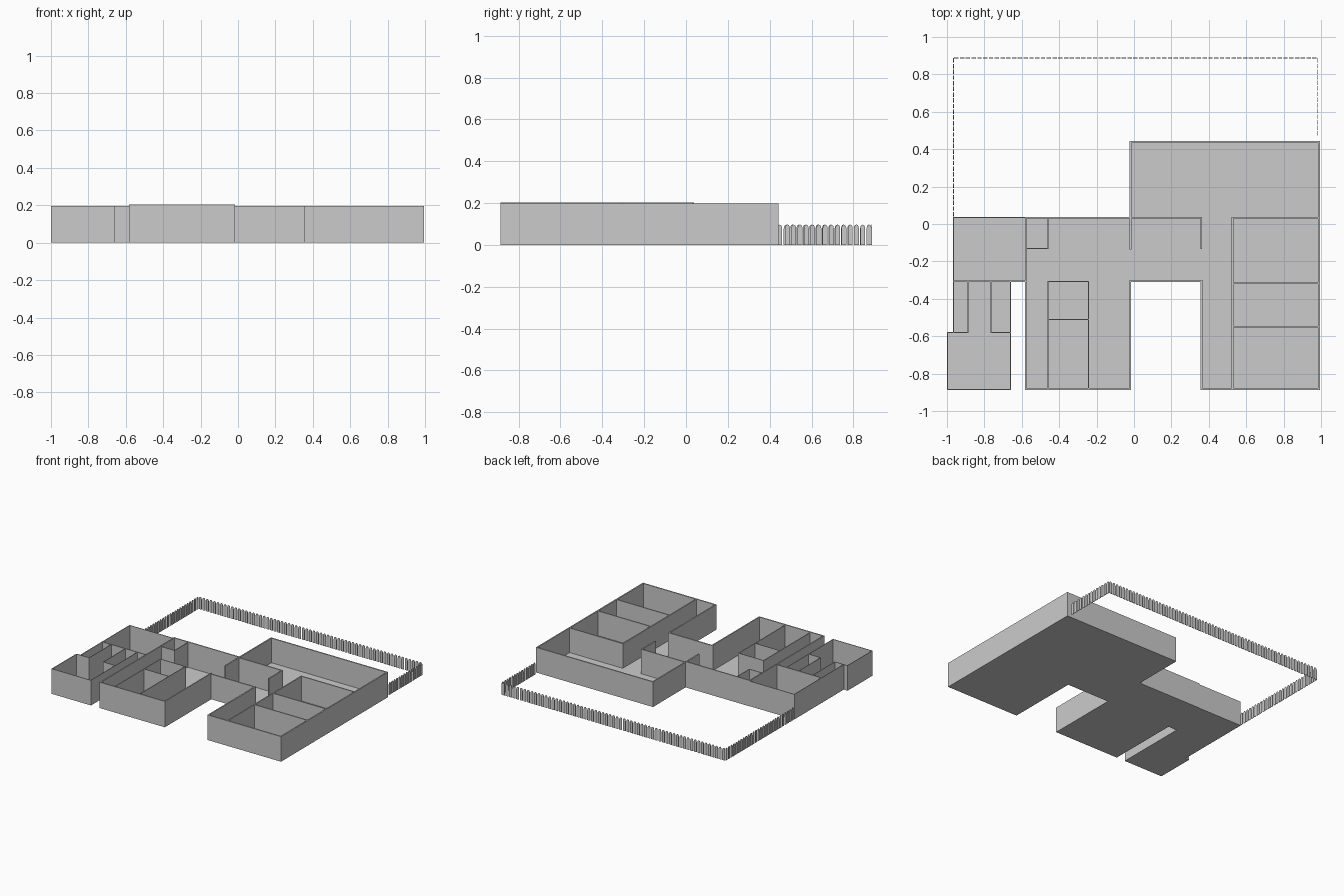
import bpy, bmesh, math

if "Cube" in bpy.data.objects:
    bpy.data.objects.remove(bpy.data.objects["Cube"])

H_MAIN, H_LEFT = 0.197, 0.203   # wall heights of right and left halves
FLOOR = 0.004


def make_object(name, bm):
    bmesh.ops.recalc_face_normals(bm, faces=bm.faces)
    me = bpy.data.meshes.new(name)
    bm.to_mesh(me)
    bm.free()
    ob = bpy.data.objects.new(name, me)
    bpy.context.collection.objects.link(ob)
    return ob


def prism(bm, pts, vec):
    """Extrude a closed planar outline along vec."""
    f = bm.faces.new([bm.verts.new(p) for p in pts])
    ext = bmesh.ops.extrude_face_region(bm, geom=[f])["geom"]
    bmesh.ops.translate(bm, vec=vec,
                        verts=[v for v in ext if isinstance(v, bmesh.types.BMVert)])


def box(bm, x0, x1, y0, y1, z0, z1):
    prism(bm, [(x0, y0, z0), (x1, y0, z0), (x1, y1, z0), (x0, y1, z0)], (0, 0, z1 - z0))


def walls(name, segments, t, h):
    """Straight walls from (x0, y0, x1, y1) centre lines."""
    bm = bmesh.new()
    for x0, y0, x1, y1 in segments:
        box(bm, min(x0, x1) - t / 2, max(x0, x1) + t / 2,
            min(y0, y1) - t / 2, max(y0, y1) + t / 2, 0, h)
    return make_object(name, bm)


def chain(*pts):
    return [a + b for a, b in zip(pts, pts[1:])]


# floor slab following the whole building outline
bm = bmesh.new()
outline = [(-1, -.885), (-.66, -.885), (-.66, -.305), (-.58, -.305), (-.58, -.885),
           (-.02, -.885), (-.02, -.305), (.36, -.305), (.36, -.885), (.992, -.885),
           (.992, .44), (-.02, .44), (-.02, .035), (-.965, .035), (-.965, -.58), (-1, -.58)]
prism(bm, [(x, y, 0) for x, y in outline], (0, 0, FLOOR))
make_object("floor", bm)

# outer walls
walls("right_outer_walls",
      chain((-.018, -.305), (.36, -.305), (.36, -.882), (.99, -.882),
            (.99, .438), (-.018, .438), (-.018, -.13)), .01, H_MAIN)
walls("middle_outer_walls",
      chain((-.02, .034), (-.578, .034), (-.578, -.882), (-.02, -.882), (-.02, -.305)),
      .009, H_LEFT)
walls("left_wing_outer_walls",
      chain((-.578, .034), (-.965, .034), (-.965, -.58), (-.998, -.58), (-.998, -.884),
            (-.66, -.884), (-.66, -.305)), .005, H_MAIN)
walls("left_wing_front_wall", [(-.965, -.305, -.578, -.305)], .008, H_MAIN)

# inner partitions
walls("right_partitions",
      chain((.99, .034), (.527, .034), (.527, -.882))
      + [(.527, -.317, .99, -.317), (.527, -.55, .99, -.55)]
      + chain((-.018, .034), (.36, .034), (.36, -.13)), .009, H_MAIN)
walls("middle_partitions",
      chain((-.46, .034), (-.46, -.13), (-.578, -.13))
      + chain((-.46, -.882), (-.46, -.307), (-.243, -.307), (-.243, -.882))
      + [(-.46, -.51, -.243, -.51)], .006, H_MAIN)
walls("left_wing_partitions",
      chain((-.888, -.305), (-.888, -.58), (-.965, -.58))
      + chain((-.765, -.305), (-.765, -.58), (-.66, -.58)), .005, H_MAIN)


# picket fence with rounded tops
PITCH, W, T, TOP, SHOULDER = .031, .0235, .004, .097, .078


def fence(name, x0, y0, x1, y1):
    bm = bmesh.new()
    length = math.hypot(x1 - x0, y1 - y0)
    ux, uy = (x1 - x0) / length, (y1 - y0) / length
    profile = [(-W / 2, 0), (W / 2, 0)]
    profile += [(W / 2 * math.cos(a), SHOULDER + (TOP - SHOULDER) * math.sin(a))
                for a in (math.pi * i / 6 for i in range(7))]
    n = round(length / PITCH)
    for i in range(n):
        s = (i + .5) * length / n
        pts = [(x0 + ux * (s + d) - uy * T / 2, y0 + uy * (s + d) + ux * T / 2, z)
               for d, z in profile]
        prism(bm, pts, (uy * T, -ux * T, 0))
    make_object(name, bm)


fence("left_fence", -.965, .037, -.965, .89)
fence("back_fence", -.965, .888, .98, .888)
fence("right_fence", .98, .89, .98, .47)
